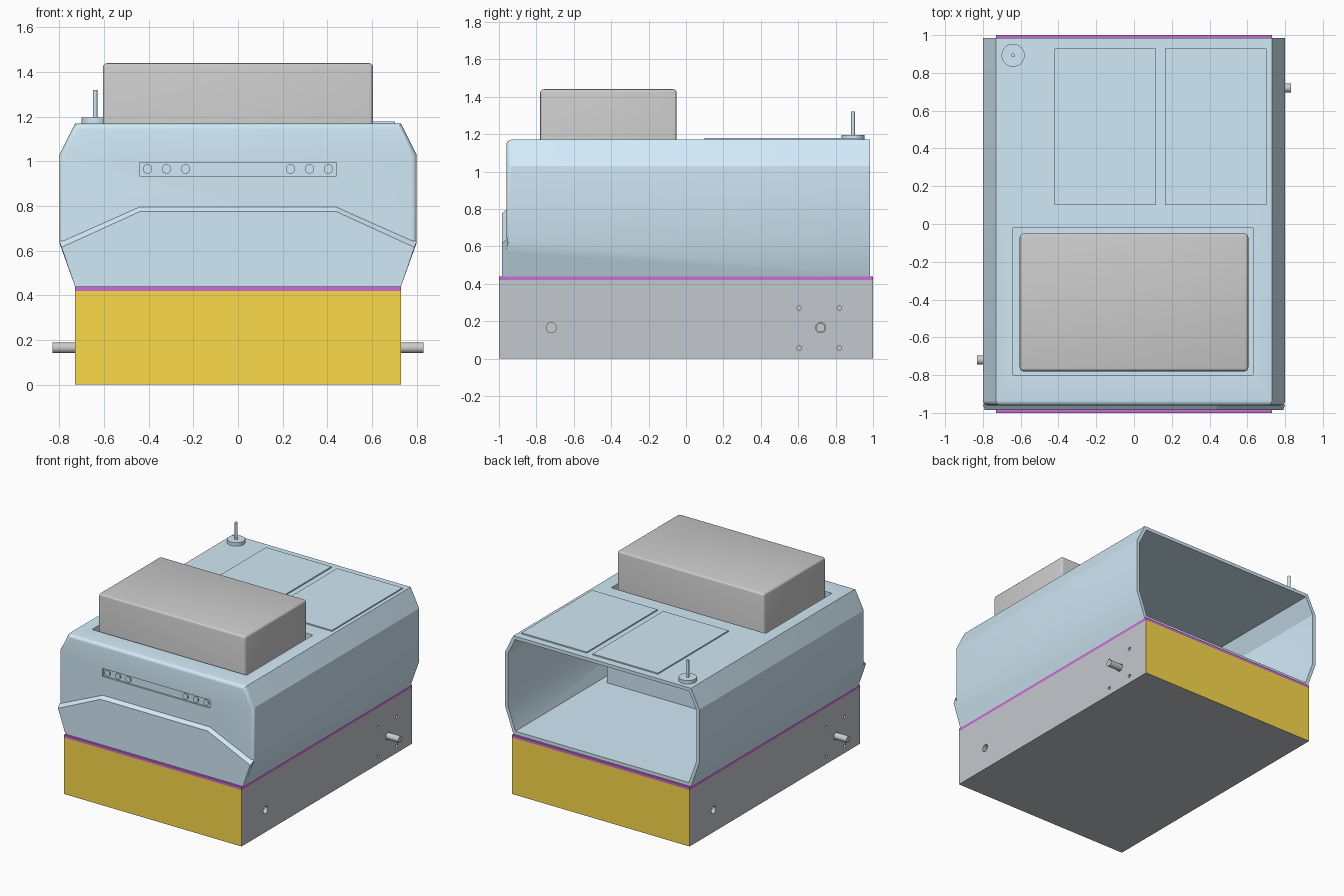
import bpy, bmesh, math
from mathutils import Matrix

if "Cube" in bpy.data.objects:
    bpy.data.objects.remove(bpy.data.objects["Cube"])


def mat(name, r, g, b):
    m = bpy.data.materials.new(name)
    m.diffuse_color = (r, g, b, 1)
    m.use_nodes = True
    m.node_tree.nodes["Principled BSDF"].inputs["Base Color"].default_value = m.diffuse_color
    return m


BLUE = mat("shell_blue", .64, .82, .93)
YELLOW = mat("end_yellow", .96, .70, .07)
SLATE = mat("side_slate", .55, .58, .62)
PURPLE = mat("plate_purple", .60, .15, .66)


def finish(name, bm, *mats):
    bmesh.ops.recalc_face_normals(bm, faces=bm.faces)
    me = bpy.data.meshes.new(name)
    bm.to_mesh(me)
    bm.free()
    ob = bpy.data.objects.new(name, me)
    bpy.context.collection.objects.link(ob)
    for m in mats:
        me.materials.append(m)
    return ob


def box_bm(x0, x1, y0, y1, z0, z1):
    bm = bmesh.new()
    bmesh.ops.create_cube(bm, size=1)
    for v in bm.verts:
        v.co = [(a + b) / 2 + c * (b - a) for c, a, b in
                zip(v.co, (x0, y0, z0), (x1, y1, z1))]
    return bm


def box(name, dims, *mats, bevel=0):
    bm = box_bm(*dims)
    if bevel:
        bmesh.ops.bevel(bm, geom=bm.edges[:], offset=bevel, segments=3, profile=.5, affect='EDGES')
    ob = finish(name, bm, *mats)
    if bevel:
        smooth(ob)
    return ob


def cylinder(name, centre, r, length, axis, *mats, n=32):
    bm = bmesh.new()
    bmesh.ops.create_cone(bm, cap_ends=True, segments=n, radius1=r, radius2=r, depth=length)
    if axis != 'Z':
        turn = Matrix.Rotation(math.pi / 2, 4, 'Y' if axis == 'X' else 'X')
        bmesh.ops.transform(bm, matrix=turn, verts=bm.verts)
    bmesh.ops.translate(bm, vec=centre, verts=bm.verts)
    ob = finish(name, bm, *mats)
    smooth(ob)
    return ob


def activate(ob):
    bpy.ops.object.select_all(action='DESELECT')
    ob.select_set(True)
    bpy.context.view_layer.objects.active = ob


def smooth(ob):
    activate(ob)
    bpy.ops.object.shade_smooth_by_angle(angle=math.radians(25))


def apply(ob, kind, **settings):
    activate(ob)
    mod = ob.modifiers.new("step", kind)
    for k, v in settings.items():
        setattr(mod, k, v)
    bpy.ops.object.modifier_apply(modifier=mod.name)


def cut(ob, cutter):
    apply(ob, 'BOOLEAN', object=cutter, operation='DIFFERENCE', solver='EXACT')
    bpy.data.objects.remove(cutter)


def loft(sections):
    # each section: (y, half profile of x, z), mirrored into a closed loop
    bm = bmesh.new()
    loops = []
    for y, half in sections:
        pts = half + [(-x, z) for x, z in reversed(half)]
        loops.append([bm.verts.new((x, y, z)) for x, z in pts])
    a, b = loops
    for i in range(len(a)):
        j = (i + 1) % len(a)
        bm.faces.new((a[i], a[j], b[j], b[i]))
    bm.faces.new(a)
    return bm, a, b


# Base: hollow box with yellow ends
bm = box_bm(-.73, .73, -1, 1, 0, .42)
bm.normal_update()
for f in bm.faces:
    f.material_index = int(abs(f.normal.y) > .5)
base = finish("base_box", bm, SLATE, YELLOW)
apply(base, 'SOLIDIFY', thickness=.03, offset=-1, use_even_offset=True)

# Drive shafts, motors and their holes, on opposite corners
for s, side in ((1, "right"), (-1, "left")):
    for y in (.72, -.72):
        cut(base, cylinder("cutter", (s * .72, y, .165), .027, .1, 'X'))
    for y in (.605, .82):
        for z in (.055, .27):
            cut(base, cylinder("cutter", (s * .72, s * y, z), .012, .1, 'X', n=16))
    cylinder("drive_shaft_" + side, (s * .63, s * .72, .165), .024, .4, 'X')
    x0, x1 = sorted((s * .40, s * .699))
    y0, y1 = sorted((s * .57, s * .86))
    box("motor_" + side, (x0, x1, y0, y1, .031, .31))

# Deck plate
box("deck_plate", (-.73, .73, -1, 1, .42, .44), PURPLE)

# Shell: faceted tube, closed in front, open behind
half = [(.73, .44), (.80, .635), (.80, 1.03), (.73, 1.17)]
bm, front, back = loft([(-.96, half), (.985, half)])
edges = [e for e in bm.edges if all(v.co.y < -.9 and v.co.z > .6 for v in e.verts)]
bmesh.ops.bevel(bm, geom=edges, offset=.025, segments=4, profile=.5, affect='EDGES')
bmesh.ops.recalc_face_normals(bm, faces=bm.faces)
# make sure normals point outward on the open tube
bm.normal_update()
wall = max(bm.faces, key=lambda f: f.calc_center_median().z)
if wall.normal.z < 0:
    bmesh.ops.reverse_faces(bm, faces=bm.faces[:])
me = bpy.data.meshes.new("shell")
bm.to_mesh(me)
bm.free()
shell = bpy.data.objects.new("shell", me)
bpy.context.collection.objects.link(shell)
me.materials.append(BLUE)
apply(shell, 'SOLIDIFY', thickness=.025, offset=-1, use_even_offset=True)
cut(shell, box("cutter", (-.64, .63, -.80, -.02, 1.0, 1.3)))
cut(shell, box("cutter", (-.44, .44, -1.1, -.947, .935, .995)))
smooth(shell)

# Lower front apron with a sloped upper edge
apron_front = [(.73, .44), (.79, .615), (.44, .775)]
apron_back = [(.73, .44), (.80, .64), (.44, .80)]
bm, a, b = loft([(-.985, apron_front), (-.955, apron_back)])
bm.faces.new(b)
finish("front_apron", bm, BLUE)

# Lamps in the front slot
for s in (1, -1):
    for i, x in enumerate((.235, .32, .405)):
        cylinder("lamp_%s_%d" % ("right" if s > 0 else "left", i + 1),
                 (s * x, -.95, .966), .021, .014, 'Y', BLUE, n=24)

# Roof bay and the unit standing in it
bm = box_bm(-.66, .65, -.82, 0, .466, 1.15)
bm.normal_update()
bmesh.ops.delete(bm, geom=[f for f in bm.faces if f.normal.z > .5], context='FACES')
bay = finish("roof_bay", bm, BLUE)
apply(bay, 'SOLIDIFY', thickness=.02, offset=-1, use_even_offset=True)
box("roof_unit", (-.605, .605, -.78, -.05, .49, 1.44), bevel=.02)

# Roof hatches
for i, x in enumerate((-.42, .165)):
    box("roof_hatch_%d" % (i + 1), (x, x + .537, .10, .93, 1.165, 1.179), BLUE)

# Antenna
cylinder("antenna_foot", (-.64, .893, 1.181), .061, .03, 'Z', BLUE)
cylinder("antenna_rod", (-.64, .893, 1.255), .01, .13, 'Z', BLUE, n=16)
